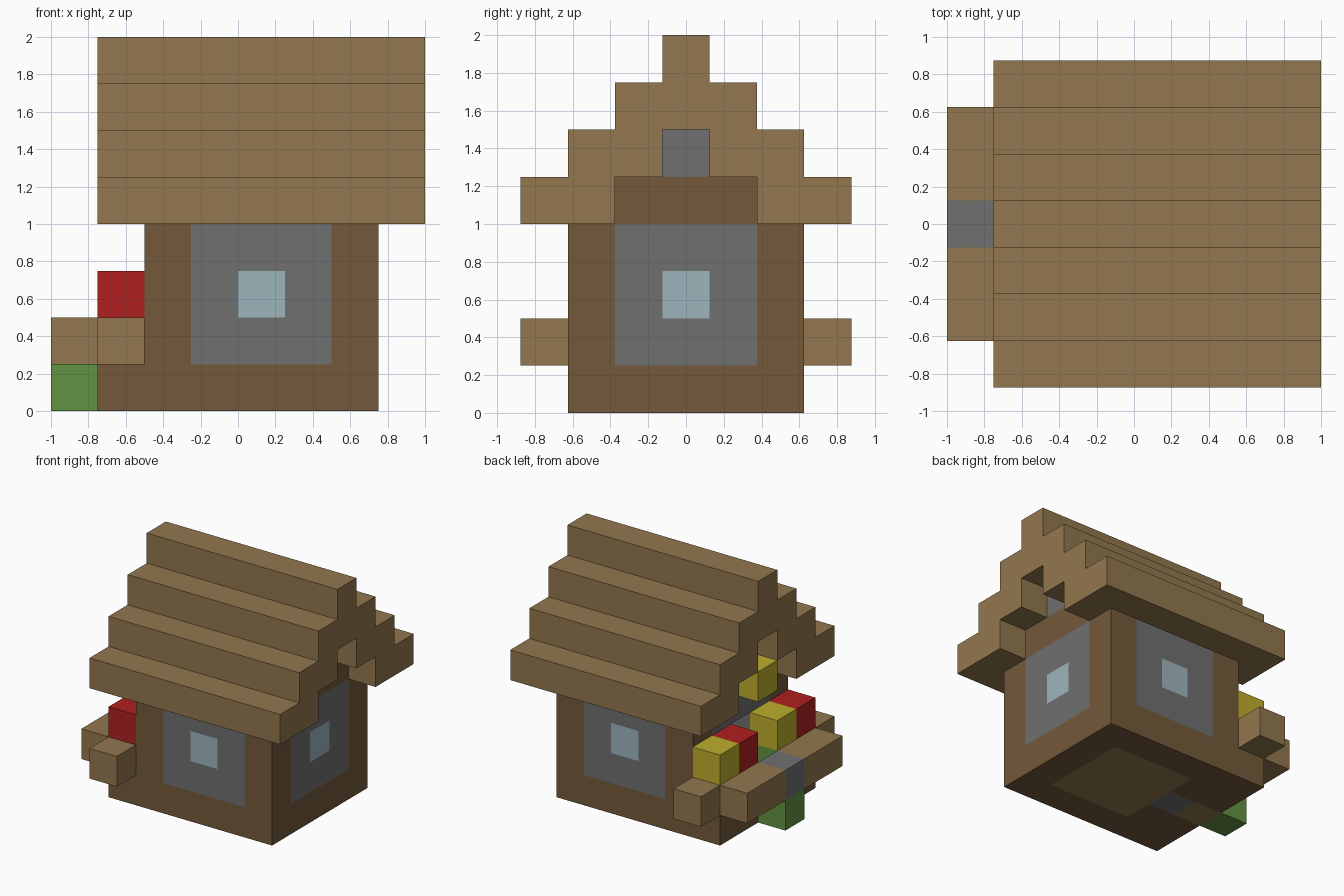
import bpy
import bmesh
from mathutils import Matrix, Vector

cube = bpy.data.objects.get("Cube")
if cube:
    bpy.data.objects.remove(cube, do_unlink=True)


def material(name, hex_code):
    def linear(i):
        c = int(hex_code[i:i + 2], 16) / 255
        return c / 12.92 if c < 0.04045 else ((c + 0.055) / 1.055) ** 2.4
    colour = (linear(0), linear(2), linear(4), 1)
    m = bpy.data.materials.new(name)
    m.use_nodes = True
    m.diffuse_color = colour
    bsdf = m.node_tree.nodes["Principled BSDF"]
    bsdf.inputs["Base Color"].default_value = colour
    bsdf.inputs["Roughness"].default_value = 0.9
    return m


light_wood = material("light_wood", "92774E")
dark_wood = material("dark_wood", "73593A")
stone = material("grey_stone", "707070")
glass = material("pale_glass", "9DB5BC")
red = material("red_petals", "B02020")
yellow = material("yellow_petals", "BDAE2C")
green = material("green_leaves", "629241")


def finish(name, bm, mat):
    bmesh.ops.recalc_face_normals(bm, faces=bm.faces)
    mesh = bpy.data.meshes.new(name)
    bm.to_mesh(mesh)
    bm.free()
    mesh.materials.append(mat)
    obj = bpy.data.objects.new(name, mesh)
    bpy.context.scene.collection.objects.link(obj)
    return obj


def boxes(name, mat, *spans):
    """One object made of boxes, each given as (x, y, z) ranges."""
    bm = bmesh.new()
    for span in spans:
        centre = Vector([(a + b) / 2 for a, b in span])
        size = Vector([b - a for a, b in span])
        bmesh.ops.create_cube(bm, size=1, matrix=Matrix.Translation(centre) @ Matrix.Diagonal(size).to_4x4())
    return finish(name, bm, mat)


def pair(name, mat, x, y, z):
    """The same box on the front (-y) and back (+y)."""
    boxes("front_" + name, mat, (x, (-y[1], -y[0]), z))
    boxes("back_" + name, mat, (x, y, z))


MID = (-0.125, 0.125)
WIDE = (-0.375, 0.375)
SIDE = (0.375, 0.625)
INNER = (0.125, 0.375)
OUTER = (0.625, 0.875)
PORCH = (-0.75, -0.5)
DOOR = (-0.5, -0.25)
ROOM = (-0.25, 0.5)
END = (0.5, 0.75)
FENCE = (-1, -0.75)
BASE = (0, 0.25)
LOW = (0.25, 0.5)
PANE = (0.5, 0.75)
TOP = (0.75, 1)
WALL = (0.25, 1)
GABLE = (1, 1.25)
PEAK = (1.25, 1.5)

# Base and floor
pair("base_beam", dark_wood, (-0.75, 0.75), SIDE, BASE)
pair("porch_base", dark_wood, (-0.75, -0.25), INNER, BASE)
boxes("end_base", dark_wood, (END, WIDE, BASE))
boxes("room_floor", light_wood, (ROOM, WIDE, BASE))
boxes("porch_step", light_wood, (PORCH, MID, BASE))
boxes("door_sill", stone, (DOOR, MID, BASE))

# Corner posts
pair("door_post", dark_wood, DOOR, SIDE, WALL)
pair("end_post", dark_wood, END, SIDE, WALL)

# Stone walls with a central pane
for name, y in (("front", (-0.625, -0.375)), ("back", SIDE)):
    boxes(name + "_wall", stone,
          (ROOM, y, LOW), (ROOM, y, TOP),
          ((-0.25, 0), y, PANE), ((0.25, 0.5), y, PANE))
    boxes(name + "_window", glass, ((0, 0.25), y, PANE))
boxes("end_wall", stone,
      (END, WIDE, LOW), (END, WIDE, TOP),
      (END, (-0.375, -0.125), PANE), (END, INNER, PANE))
boxes("end_window", glass, (END, MID, PANE))

# Doorway wall
boxes("door_wall", stone,
      (DOOR, (-0.375, -0.125), WALL), (DOOR, INNER, WALL), (DOOR, MID, TOP))

# Gables
for name, x in (("door", DOOR), ("end", END)):
    boxes(name + "_gable", dark_wood, (x, WIDE, GABLE))
    boxes(name + "_gable_stone", stone, (x, MID, PEAK))

# Stepped roof: half profile mirrored and extruded along x
half = [(0.125, 2)]
for i in range(3):
    y, z = 0.125 + i / 4, 1.75 - i / 4
    half += [(y, z), (y + 0.25, z)]
half += [(0.875, 1), (0.375, 1), (0.375, 1.25), (0.125, 1.25), (0.125, 1.5)]
profile = half + [(-y, z) for y, z in reversed(half)]
bm = bmesh.new()
face = bm.faces.new([bm.verts.new((-0.75, y, z)) for y, z in profile])
extruded = bmesh.ops.extrude_face_region(bm, geom=[face], use_keep_orig=True)["geom"]
bmesh.ops.translate(bm, vec=(1.75, 0, 0),
                    verts=[g for g in extruded if isinstance(g, bmesh.types.BMVert)])
finish("roof", bm, light_wood)

# Porch fence, gate and lantern
pair("planter_end", light_wood, PORCH, OUTER, LOW)
pair("fence_rail", light_wood, FENCE, (0.125, 0.625), LOW)
boxes("gate", stone, (FENCE, MID, LOW))
boxes("grass_step", green, (FENCE, MID, BASE))
boxes("lantern", yellow, (PORCH, MID, GABLE))

# Flower beds, alternating red and yellow from the front
pair("flower_leaves", green, PORCH, (0.125, 0.625), LOW)
for i, y in enumerate((-0.625, -0.375, 0.125, 0.375)):
    boxes("flower_%d" % (i + 1), yellow if i % 2 else red, (PORCH, (y, y + 0.25), PANE))
